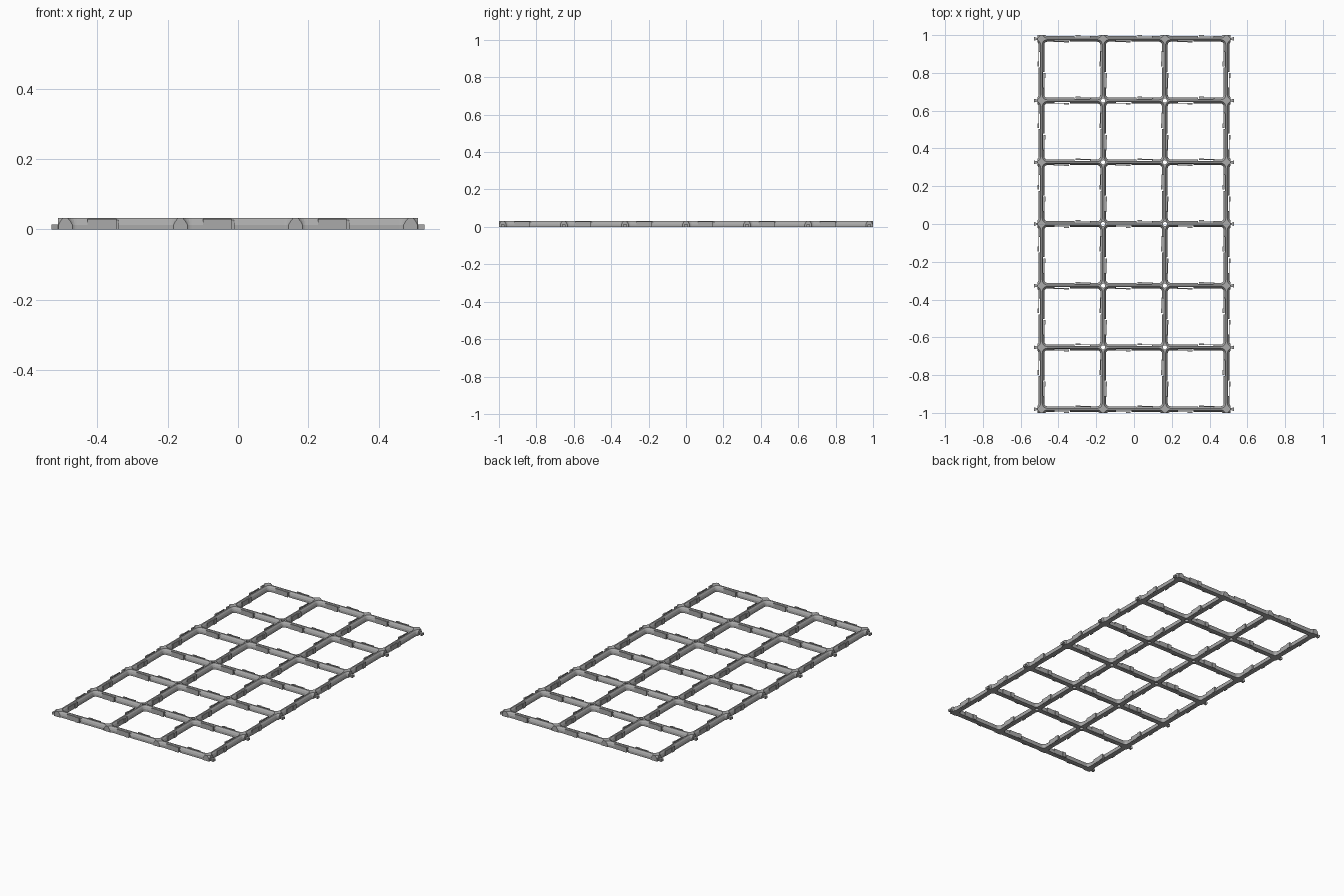
import bpy, bmesh, math
from mathutils import Vector, Matrix

if "Cube" in bpy.data.objects:
    bpy.data.objects.remove(bpy.data.objects["Cube"])

PITCH = 0.3267
COLS, ROWS = 3, 6
EDGE_X, EDGE_Y = 0.511, 1.0
HEIGHT = 0.032

grey = bpy.data.materials.new("plain_grey")
grey.use_nodes = True
grey.diffuse_color = (0.4, 0.4, 0.4, 1)
grey.node_tree.nodes["Principled BSDF"].inputs["Base Color"].default_value = (0.4, 0.4, 0.4, 1)


def node(i, j):
    return Vector(((i - COLS / 2) * PITCH, (j - ROWS / 2) * PITCH, 0))


def finish(name, bm):
    bmesh.ops.recalc_face_normals(bm, faces=bm.faces)
    mesh = bpy.data.meshes.new(name)
    bm.to_mesh(mesh)
    bm.free()
    mesh.materials.append(grey)
    obj = bpy.data.objects.new(name, mesh)
    bpy.context.collection.objects.link(obj)
    return obj


def add_box(bm, lo, hi, frame):
    lo, hi = Vector(lo), Vector(hi)
    size = Matrix.Diagonal((*(hi - lo), 1))
    bmesh.ops.create_cube(bm, size=1, matrix=frame @ Matrix.Translation((lo + hi) / 2) @ size)


def rounded_ring(bm, centre, inset, z, steps=5):
    """Rounded square inside one cell; inset 0 collapses to the cell corners."""
    radius = max(0.031 - inset, 0) if inset else 0
    reach = PITCH / 2 - inset - radius
    ring = []
    for corner in range(4):
        quarter = math.pi / 2 * corner
        spin = Matrix.Rotation(quarter, 3, 'Z')
        for s in range(steps + 1):
            a = math.pi / 2 * s / steps
            p = Vector((reach + radius * math.cos(a), reach + radius * math.sin(a), z))
            ring.append(bm.verts.new(centre + spin @ p))
    return ring


# Grid frame: wall profile swept round every cell, with a trimmed outer margin
PROFILE = [(0, 0), (0.015, 0), (0.015, 0.013), (0.011, 0.023), (0.004, HEIGHT), (0, HEIGHT)]
bm = bmesh.new()
for i in range(-1, COLS + 1):
    for j in range(-1, ROWS + 1):
        centre = (node(i, j) + node(i + 1, j + 1)) / 2
        rings = [rounded_ring(bm, centre, inset, z) for inset, z in PROFILE]
        for a, b in zip(rings, rings[1:]):
            for k in range(len(a)):
                n = (k + 1) % len(a)
                bm.faces.new((a[k], a[n], b[n], b[k]))
bmesh.ops.remove_doubles(bm, verts=bm.verts, dist=0.0001)
for normal, d in (((1, 0, 0), EDGE_X), ((-1, 0, 0), EDGE_X), ((0, 1, 0), EDGE_Y), ((0, -1, 0), EDGE_Y)):
    n = Vector(normal)
    bmesh.ops.bisect_plane(bm, geom=bm.verts[:] + bm.edges[:] + bm.faces[:],
                           plane_co=n * d, plane_no=n, clear_outer=True)
    bmesh.ops.holes_fill(bm, edges=[e for e in bm.edges if e.is_boundary
                                    and all(abs(v.co.dot(n) - d) < 1e-4 for v in e.verts)], sides=0)
frame = finish("grid_frame", bm)

# Spring clips: one on each side of every rail, placed by half-turn symmetry
rails = []
for i in range(COLS + 1):
    for j in range(ROWS + 1):
        if i < COLS:
            rails.append(((node(i, j) + node(i + 1, j)) / 2, 0))
        if j < ROWS:
            rails.append(((node(i, j) + node(i, j + 1)) / 2, math.pi / 2))
cuts, clips = bmesh.new(), bmesh.new()
for middle, turn in rails:
    for half in (0, math.pi):
        m = Matrix.Translation(middle) @ Matrix.Rotation(turn + half, 4, 'Z')
        add_box(cuts, (-0.095, -0.03, -0.01), (-0.012, -0.008, 0.05), m)
        add_box(clips, (-0.1, -0.0165, 0), (-0.018, -0.012, 0.03), m)
        add_box(clips, (-0.043, -0.0205, 0), (-0.018, -0.0155, 0.03), m)
finish("spring_clips", clips)

# Round holes through the inner crossings
for i in range(1, COLS):
    for j in range(1, ROWS):
        bmesh.ops.create_cone(cuts, cap_ends=True, segments=20, radius1=0.011, radius2=0.011,
                              depth=0.1, matrix=Matrix.Translation(node(i, j)))
cutter = finish("slot_cutter", cuts)
cutter.hide_render = True
cutter.hide_viewport = True
mod = frame.modifiers.new("slots", 'BOOLEAN')
mod.operation = 'DIFFERENCE'
mod.solver = 'EXACT'
mod.object = cutter

# Flared joining pins along the two long sides
pins = bmesh.new()
for side in (-1, 1):
    for j in range(ROWS + 1):
        y = node(0, j).y
        outline = [(0.505, -0.003), (0.53, -0.01), (0.53, 0.01), (0.505, 0.003)]
        face = pins.faces.new([pins.verts.new((side * x, y + dy, 0)) for x, dy in outline])
        top = bmesh.ops.extrude_face_region(pins, geom=[face])["geom"]
        bmesh.ops.translate(pins, vec=(0, 0, 0.014),
                            verts=[v for v in top if isinstance(v, bmesh.types.BMVert)])
finish("joining_pins", pins)
